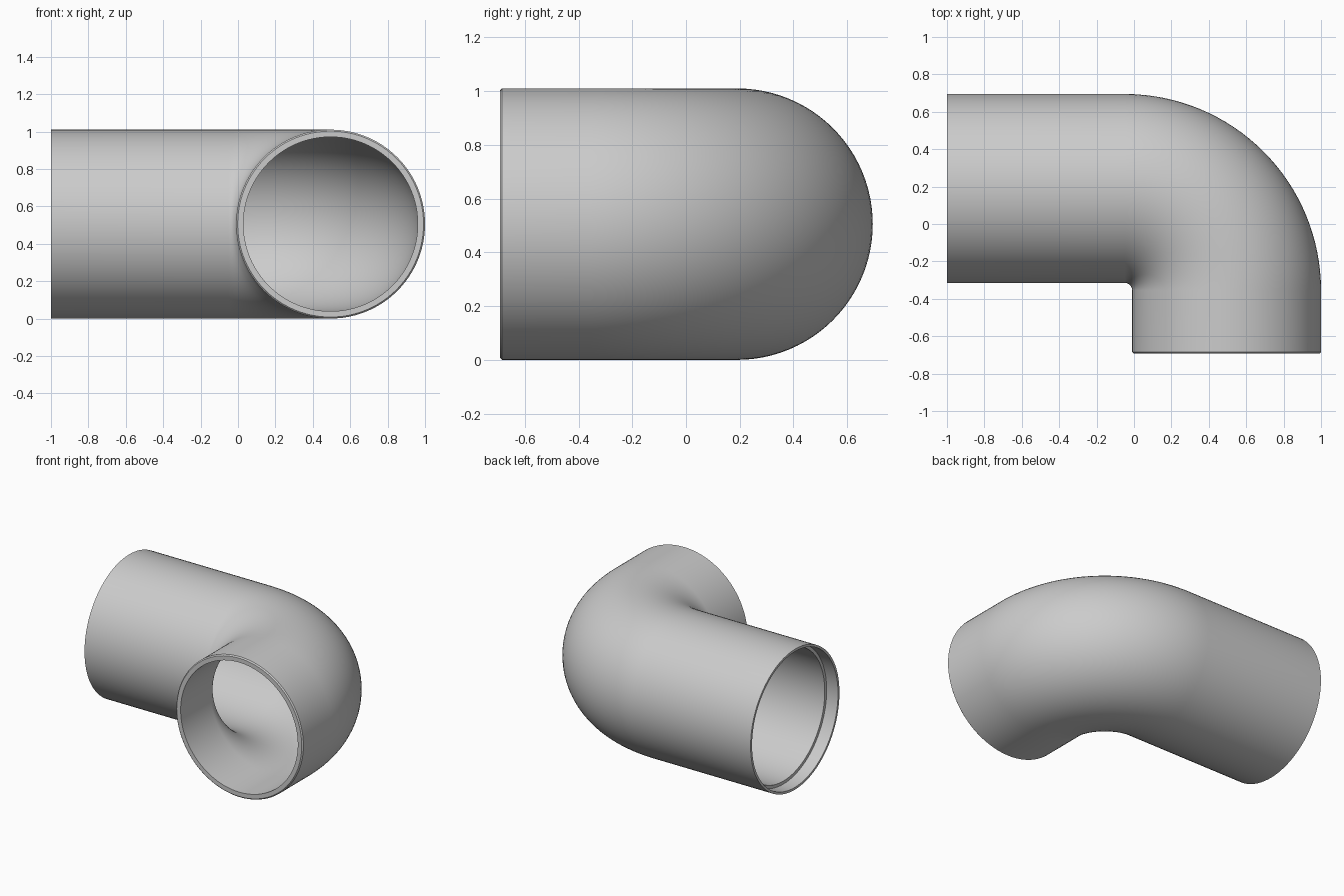
import bpy, bmesh
from math import pi, sin, cos, radians
from mathutils import Vector

cube = bpy.data.objects.get("Cube")
if cube:
    bpy.data.objects.remove(cube)

SIDES, BEND_STEPS = 96, 32
OUTER, BORE, SOCKET = 0.505, 0.466, 0.488   # radii
BEND = 0.545                                # centreline bend radius
CX, CY, CZ = -0.05, -0.355, OUTER           # bend centre
END_X, END_Y = -1.0, -0.693                 # open ends
SOCKET_DEPTH, CHAMFER = 0.09, 0.008

mat = bpy.data.materials.new("pipe grey")
mat.use_nodes = True
color = (0.6, 0.6, 0.6, 1)
mat.diffuse_color = color
mat.node_tree.nodes["Principled BSDF"].inputs["Base Color"].default_value = color


def long_arm(x):
    """Centre and sideways direction on the straight arm along x."""
    return Vector((x, CY + BEND, CZ)), Vector((0, 1, 0))


def short_arm(y):
    """Centre and sideways direction on the straight arm along y."""
    return Vector((CX + BEND, y, CZ)), Vector((1, 0, 0))


def bend(i):
    """Centre and sideways direction on the quarter bend."""
    a = pi / 2 * (1 - i / BEND_STEPS)
    out = Vector((cos(a), sin(a), 0))
    return Vector((CX, CY, CZ)) + out * BEND, out


# Closed wall section: outside from socket to spigot, then back along the bore
elbow = [bend(i) for i in range(BEND_STEPS + 1)]
section = [(long_arm(END_X), OUTER)]
section += [(f, OUTER) for f in elbow]
section += [(short_arm(END_Y + CHAMFER), OUTER),
            (short_arm(END_Y), OUTER - CHAMFER),
            (short_arm(END_Y), BORE)]
section += [(f, BORE) for f in reversed(elbow)]
section += [(long_arm(END_X + SOCKET_DEPTH), BORE),
            (long_arm(END_X + SOCKET_DEPTH), SOCKET),
            (long_arm(END_X), SOCKET)]

# Sweep the section into rings and bridge neighbouring rings
bm = bmesh.new()
rings = []
for (centre, out), radius in section:
    rings.append([bm.verts.new(centre + radius * (out * cos(t) + Vector((0, 0, sin(t)))))
                  for t in (2 * pi * k / SIDES for k in range(SIDES))])
for a, b in zip(rings, rings[1:] + rings[:1]):
    for k in range(SIDES):
        n = (k + 1) % SIDES
        bm.faces.new((a[k], a[n], b[n], b[k]))
bmesh.ops.recalc_face_normals(bm, faces=bm.faces)

mesh = bpy.data.meshes.new("pipe_elbow")
bm.to_mesh(mesh)
bm.free()
mesh.materials.append(mat)
pipe = bpy.data.objects.new("pipe_elbow", mesh)
bpy.context.collection.objects.link(pipe)

# Smooth walls with crisp rims
bpy.ops.object.select_all(action='DESELECT')
pipe.select_set(True)
bpy.context.view_layer.objects.active = pipe
bpy.ops.object.shade_smooth_by_angle(angle=radians(30))
